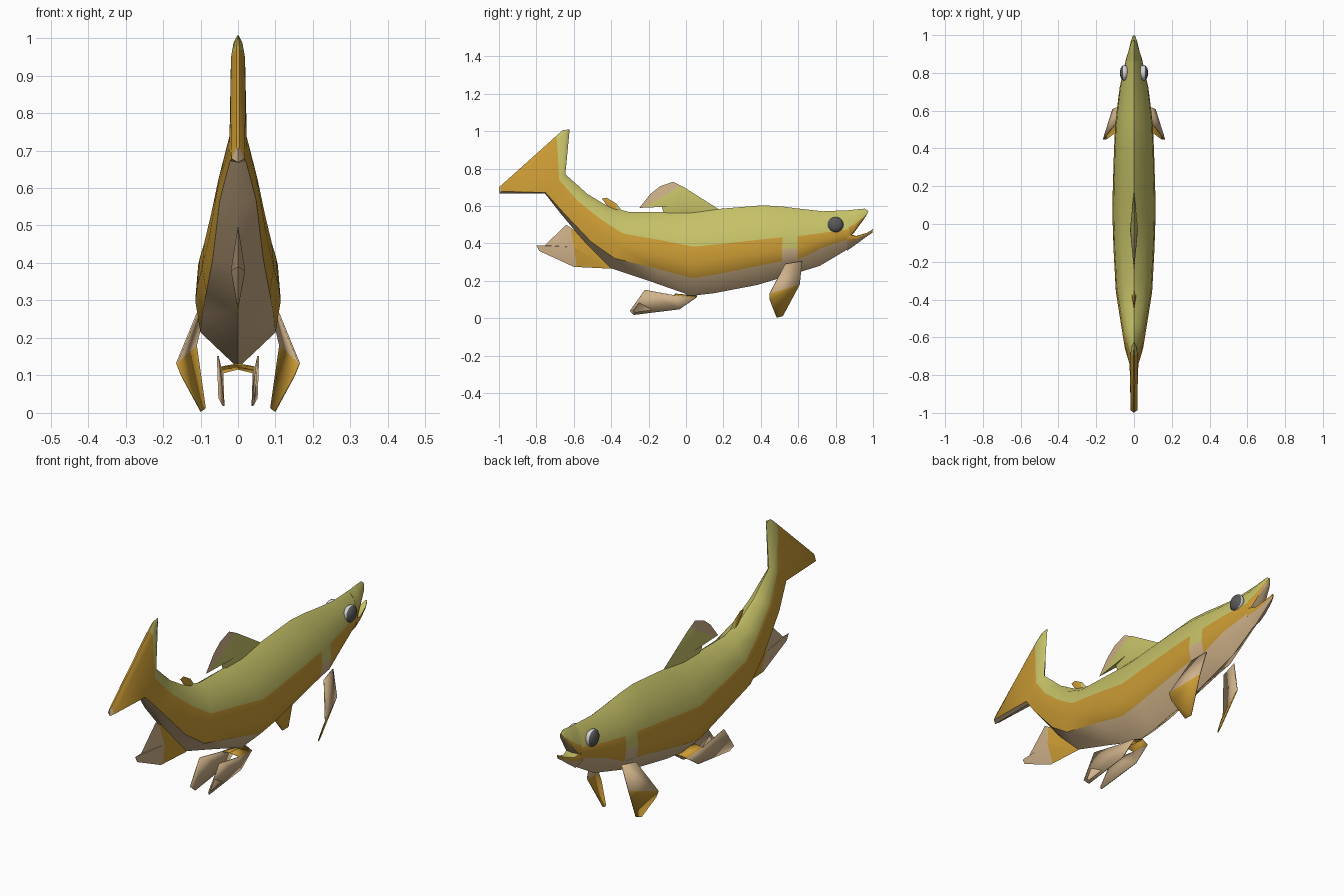
import bpy, bmesh, math
from mathutils import Vector

if "Cube" in bpy.data.objects:
    bpy.data.objects.remove(bpy.data.objects["Cube"])


def material(name, rgb):
    m = bpy.data.materials.new(name)
    m.diffuse_color = (*rgb, 1)
    m.use_nodes = True
    m.node_tree.nodes["Principled BSDF"].inputs["Base Color"].default_value = m.diffuse_color
    return m


OLIVE, ORANGE, TAN, WHITE, GREY = range(5)
MATS = [material("olive", (.57, .54, .14)), material("orange", (.60, .33, .035)),
        material("tan", (.62, .44, .25)), material("eye white", (.65, .65, .65)),
        material("eye grey", (.10, .10, .10))]


def finish(name, bm, angle=40):
    bmesh.ops.recalc_face_normals(bm, faces=bm.faces)
    me = bpy.data.meshes.new(name)
    bm.to_mesh(me)
    bm.free()
    for m in MATS:
        me.materials.append(m)
    ob = bpy.data.objects.new(name, me)
    bpy.context.collection.objects.link(ob)
    bpy.ops.object.select_all(action='DESELECT')
    ob.select_set(True)
    bpy.context.view_layer.objects.active = ob
    bpy.ops.object.shade_smooth_by_angle(angle=math.radians(angle))
    return ob


def loft(name, stations, cap=ORANGE, gill=None):
    """Station: top y, z, bottom y, z, half width, the two colour borders (0 top, 1 bottom)."""
    bm = bmesh.new()
    rings = []
    for yt, zt, yb, zb, w, t1, t2 in stations:
        top, bot = Vector((0, yt, zt)), Vector((0, yb, zb))
        side = [(0, 0), (t1 * .35, .58), (t1, .94), ((t1 + t2) / 2, 1), (t2, .88), (1, 0)]
        pts = side + [(t, -f) for t, f in side[-2:0:-1]]
        rings.append([bm.verts.new(top.lerp(bot, t) + Vector((f * w, 0, 0))) for t, f in pts])
    colours = [OLIVE, OLIVE, ORANGE, ORANGE, TAN]
    colours += colours[::-1]
    for s, (a, b) in enumerate(zip(rings, rings[1:])):
        for i in range(10):
            j = (i + 1) % 10
            f = bm.faces.new((a[i], a[j], b[j], b[i]))
            f.material_index = colours[i]
            if s == gill and i in (2, 7):      # gill cover
                f.material_index = OLIVE
            if s == gill and i in (3, 6):
                f.material_index = TAN
    for r in (rings[0], rings[-1]):
        bm.faces.new(r).material_index = cap
    return finish(name, bm)


# body with tail fin, from the tail's trailing edge to the corner of the mouth
loft("body", [
    (-.66, 1.005, -1.0, .70, .004, .10, .97),
    (-.622, 1.01, -.998, .668, .02, .18, .97),
    (-.645, .77, -.755, .668, .024, .30, .96),
    (-.525, .663, -.67, .56, .055, .36, .92),
    (-.42, .60, -.52, .38, .077, .33, .87),
    (-.30, .567, -.40, .267, .096, .38, .82),
    (-.10, .567, -.17, .19, .108, .40, .80),
    (.05, .572, .03, .12, .114, .42, .79),
    (.18, .585, .15, .134, .113, .42, .78),
    (.41, .604, .38, .178, .106, .43, .76),
    (.52, .597, .51, .217, .100, .43, .77),
    (.595, .587, .595, .243, .092, .43, .80),
    (.73, .572, .715, .28, .076, .40, .68),
    (.875, .578, .875, .375, .042, .50, .75)], gill=10)

# jaws
loft("upper_jaw", [(.86, .577, .875, .43, .043, .62, .95),
                   (.90, .581, .90, .46, .034, .65, .95),
                   (.955, .586, .955, .535, .017, .75, .95),
                   (.975, .573, .97, .56, .006, .75, .95)])
loft("lower_jaw", [(.86, .455, .86, .36, .044, .05, .5),
                   (.91, .44, .92, .403, .03, .05, .5),
                   (.97, .458, .97, .44, .016, .05, .6),
                   (.999, .477, .997, .457, .005, .05, .6)])


def fin(name, outline, centre, thick, cut, direction, front, back):
    """Median fin: outline in y, z swelling to a ridge, two colours split by a plane."""
    bm = bmesh.new()
    rim = [bm.verts.new((0, y, z)) for y, z in outline]
    for s in (1, -1):
        c = bm.verts.new((s * thick, *centre))
        for i, v in enumerate(rim):
            bm.faces.new((v, rim[(i + 1) % len(rim)], c))
    co, no = Vector((0, *cut)), Vector((0, *direction))
    bmesh.ops.bisect_plane(bm, geom=bm.verts[:] + bm.edges[:] + bm.faces[:],
                           plane_co=co, plane_no=no)
    for f in bm.faces:
        f.material_index = front if (f.calc_center_median() - co).dot(no) > 0 else back
    return finish(name, bm, 30)


fin("dorsal_fin", [(.18, .58), (-.01, .70), (-.07, .73), (-.14, .705), (-.19, .665), (-.25, .59),
                   (-.13, .597), (-.115, .55), (.05, .54)],
    (-.03, .60), .021, (-.10, .665), (.5, -.86), OLIVE, TAN)
fin("adipose_fin", [(-.45, .64), (-.425, .645), (-.37, .612), (-.335, .565), (-.37, .55),
                    (-.41, .585)],
    (-.385, .595), .011, (-.375, .60), (1, .3), OLIVE, ORANGE)
fin("anal_fin", [(-.64, .50), (-.755, .39), (-.80, .39), (-.785, .36), (-.60, .275), (-.40, .265),
                 (-.45, .40), (-.58, .46)],
    (-.60, .38), .019, (-.595, .35), (1, .15), ORANGE, TAN)


def paired(name, points, faces):
    """Thin folded fins, one on each side."""
    for s, side in ((1, "right"), (-1, "left")):
        bm = bmesh.new()
        vs = [bm.verts.new((s * x, y, z)) for x, y, z in points]
        for idx, mat in faces:
            bm.faces.new([vs[i] for i in idx]).material_index = mat
        ob = finish(f"{side}_{name}", bm, 20)
        mod = ob.modifiers.new("thickness", 'SOLIDIFY')
        mod.thickness, mod.offset = .005, 0


paired("pectoral_fin",
       [(.083, .62, .305), (.098, .53, .29), (.163, .447, .133), (.112, .608, .18),
        (.150, .447, .10), (.098, .485, .004), (.088, .517, .012)],
       [((0, 1, 2, 3), TAN), ((2, 4, 5, 6, 3), ORANGE)])
paired("pelvic_fin",
       [(0, .06, .118), (0, -.06, .13), (.047, -.06, .122), (.040, .05, .108),
        (.054, -.22, .152), (.050, -.30, .04), (.038, -.28, .018), (.040, -.035, .048)],
       [((0, 1, 2, 3), ORANGE), ((3, 2, 7), TAN), ((2, 4, 5, 6, 7), TAN)])

# eyes: flattened balls, grey on the outer side and white at the back
for s, side in ((1, "right"), (-1, "left")):
    bm = bmesh.new()
    bmesh.ops.create_uvsphere(bm, u_segments=16, v_segments=10, radius=1)
    for v in bm.verts:
        x, y, z = v.co
        v.co = (s * (.050 + .025 * z), .80 + .042 * x, .50 + .042 * y)
    for f in bm.faces:
        f.material_index = GREY if f.calc_center_median().x * s > .057 else WHITE
    finish(f"{side}_eye", bm, 60)
